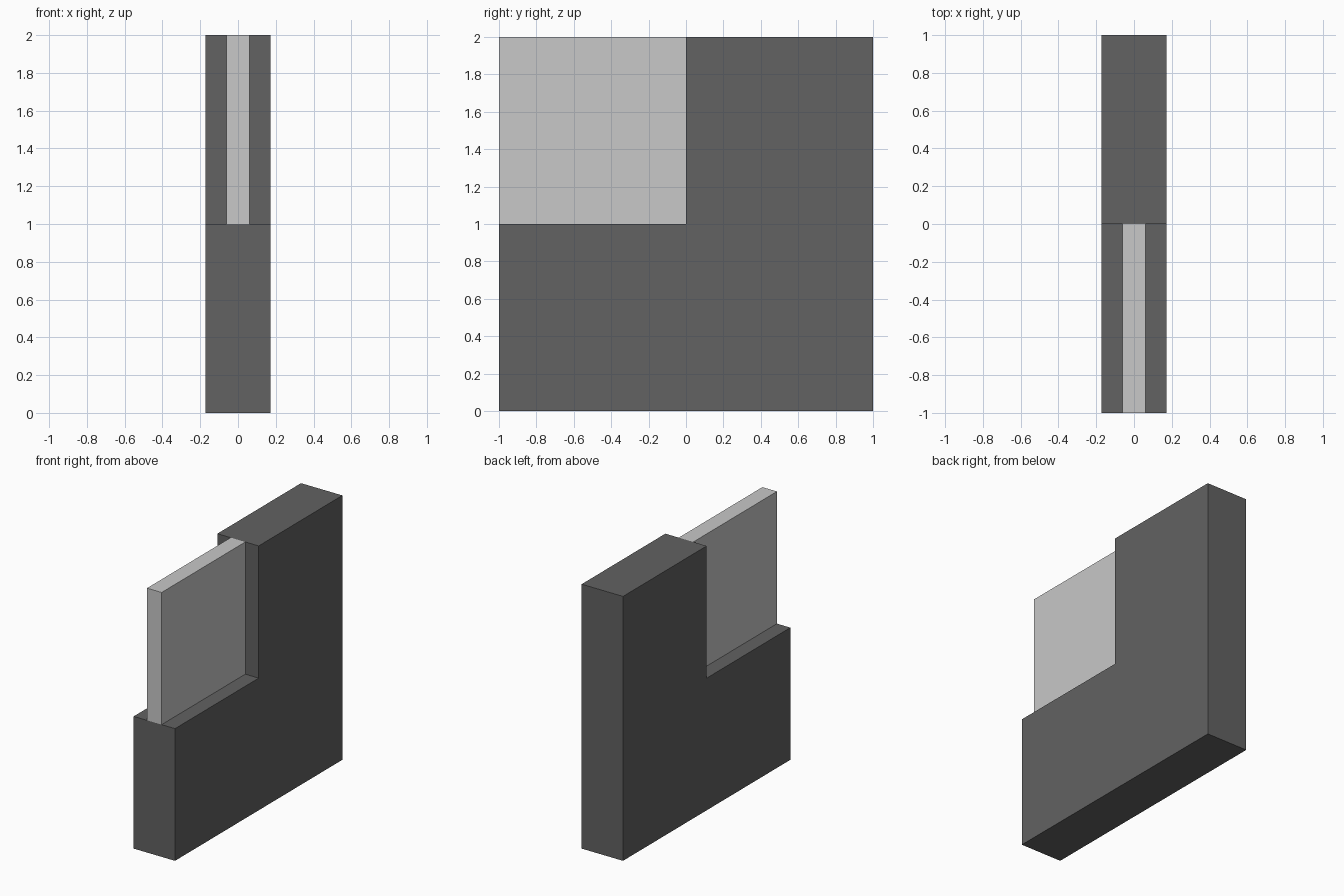
import bpy
import bmesh

if "Cube" in bpy.data.objects:
    bpy.data.objects.remove(bpy.data.objects["Cube"])


def material(name, value):
    mat = bpy.data.materials.new(name)
    mat.diffuse_color = (value, value, value, 1)
    mat.use_nodes = True
    mat.node_tree.nodes["Principled BSDF"].inputs["Base Color"].default_value = mat.diffuse_color
    return mat


def slab(name, profile, half_width, mat):
    """Extrude a (y, z) outline across x, centred on x = 0."""
    bm = bmesh.new()
    face = bm.faces.new([bm.verts.new((-half_width, y, z)) for y, z in profile])
    ext = bmesh.ops.extrude_face_region(bm, geom=[face])
    verts = [g for g in ext["geom"] if isinstance(g, bmesh.types.BMVert)]
    bmesh.ops.translate(bm, verts=verts, vec=(2 * half_width, 0, 0))
    bmesh.ops.recalc_face_normals(bm, faces=bm.faces)
    mesh = bpy.data.meshes.new(name)
    bm.to_mesh(mesh)
    bm.free()
    mesh.materials.append(mat)
    obj = bpy.data.objects.new(name, mesh)
    bpy.context.collection.objects.link(obj)
    return obj


dark = material("dark grey", 0.122)
light = material("light grey", 0.578)

# Thick L-shaped wall with the upper front quarter left open
slab("wall", [(-1, 0), (1, 0), (1, 2), (0, 2), (0, 1), (-1, 1)], 0.173, dark)

# Thin panel filling the open quarter
slab("panel", [(-1, 1), (0, 1), (0, 2), (-1, 2)], 0.061, light)
